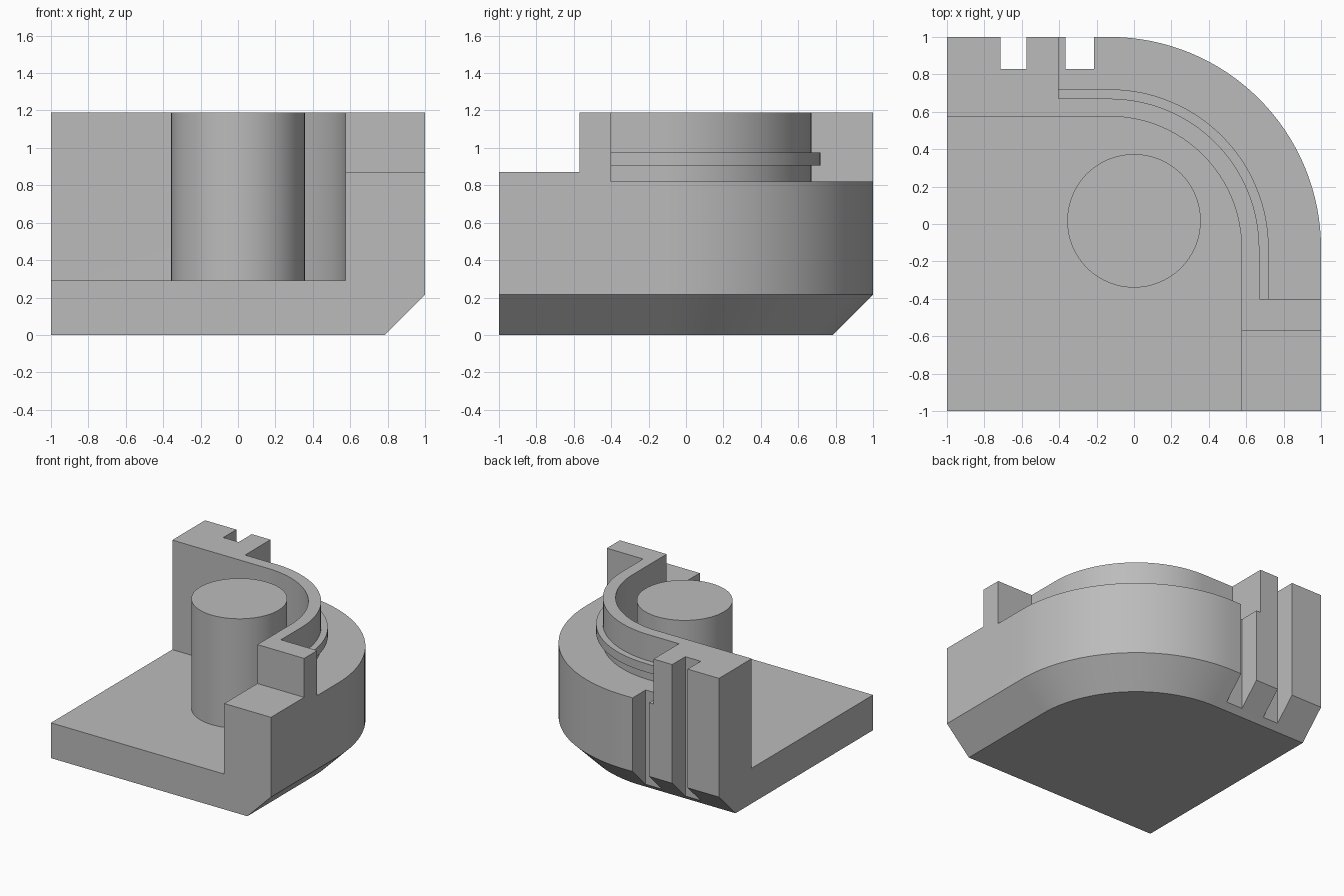
import bpy, bmesh, math

cube = bpy.data.objects.get("Cube")
if cube:
    bpy.data.objects.remove(cube, do_unlink=True)

grey = bpy.data.materials.new("plain grey")
grey.use_nodes = True
COLOUR = (0.5, 0.5, 0.5, 1)
grey.diffuse_color = COLOUR
grey.node_tree.nodes["Principled BSDF"].inputs["Base Color"].default_value = COLOUR

CENTRE = -0.13   # centre of the rounded corner, in x and in y
STEPS = 32
TOP = 1.19


def make_object(name, bm):
    bmesh.ops.recalc_face_normals(bm, faces=bm.faces)
    mesh = bpy.data.meshes.new(name)
    bm.to_mesh(mesh)
    bm.free()
    mesh.materials.append(grey)
    obj = bpy.data.objects.new(name, mesh)
    bpy.context.collection.objects.link(obj)
    return obj


def box(name, x0, x1, y0, y1, z0, z1):
    bm = bmesh.new()
    bmesh.ops.create_cube(bm, size=1)
    for v in bm.verts:
        v.co = (x0 if v.co.x < 0 else x1,
                y0 if v.co.y < 0 else y1,
                z0 if v.co.z < 0 else z1)
    return make_object(name, bm)


def outline(edge):
    """Path along the back, round the corner and down the left side."""
    radius = edge - CENTRE
    pts = [(-1, edge)]
    for i in range(STEPS + 1):
        a = math.pi / 2 * (1 - i / STEPS)
        pts.append((round(CENTRE + radius * math.cos(a), 5),
                    round(CENTRE + radius * math.sin(a), 5)))
    return pts + [(edge, -1)]


def combine(target, tool, operation):
    mod = target.modifiers.new(operation, 'BOOLEAN')
    mod.operation = operation
    mod.solver = 'EXACT'
    mod.object = tool
    bpy.context.view_layer.objects.active = target
    bpy.ops.object.modifier_apply(modifier=mod.name)
    bpy.data.objects.remove(tool, do_unlink=True)


def smooth(obj):
    bpy.ops.object.select_all(action='DESELECT')
    obj.select_set(True)
    bpy.context.view_layer.objects.active = obj
    bpy.ops.object.shade_smooth_by_angle(angle=math.radians(25))


# Housing: chamfer, ledge, rib and wall section swept round the corner
section = [(0.785, 0), (1, 0.215), (1, 0.82), (0.67, 0.82), (0.67, 0.905),
           (0.72, 0.905), (0.72, 0.975), (0.67, 0.975), (0.67, TOP),
           (0.575, TOP), (0.575, 0.29)]
bm = bmesh.new()
rows = [[bm.verts.new((x, y, z)) for x, y in outline(e)] for e, z in section]
for low, high in zip(rows, rows[1:]):
    for i in range(len(low) - 1):
        bm.faces.new((low[i], low[i + 1], high[i + 1], high[i]))
bottom = bm.verts.new((-1, -1, 0))
floor = bm.verts.new((-1, -1, 0.29))
bm.faces.new(rows[0] + [bottom])
bm.faces.new(rows[-1] + [floor])
for end in (0, -1):
    bm.faces.new([row[end] for row in rows] + [floor, bottom])
housing = make_object("housing", bm)

# Solid blocks at both ends of the wall
combine(housing, box("back_block", -1, -0.405, 0.575, 1, 0.5, TOP), 'UNION')
combine(housing, box("side_block", 0.575, 1, -1, -0.4, 0.5, TOP), 'UNION')

# Lower step at the front and two slots in the back
combine(housing, box("step_cutter", 0.4, 1.2, -1.2, -0.57, 0.87, 1.5), 'DIFFERENCE')
for x0, x1 in ((-0.715, -0.575), (-0.365, -0.215)):
    combine(housing, box("slot_cutter", x0, x1, 0.83, 1.2, -0.2, 1.5), 'DIFFERENCE')
smooth(housing)

# Round pillar standing on the floor
bm = bmesh.new()
bmesh.ops.create_cone(bm, cap_ends=True, segments=64, radius1=0.357,
                      radius2=0.357, depth=TOP - 0.28)
bmesh.ops.translate(bm, verts=bm.verts, vec=(0, 0.017, (TOP + 0.28) / 2))
pillar = make_object("pillar", bm)
smooth(pillar)
